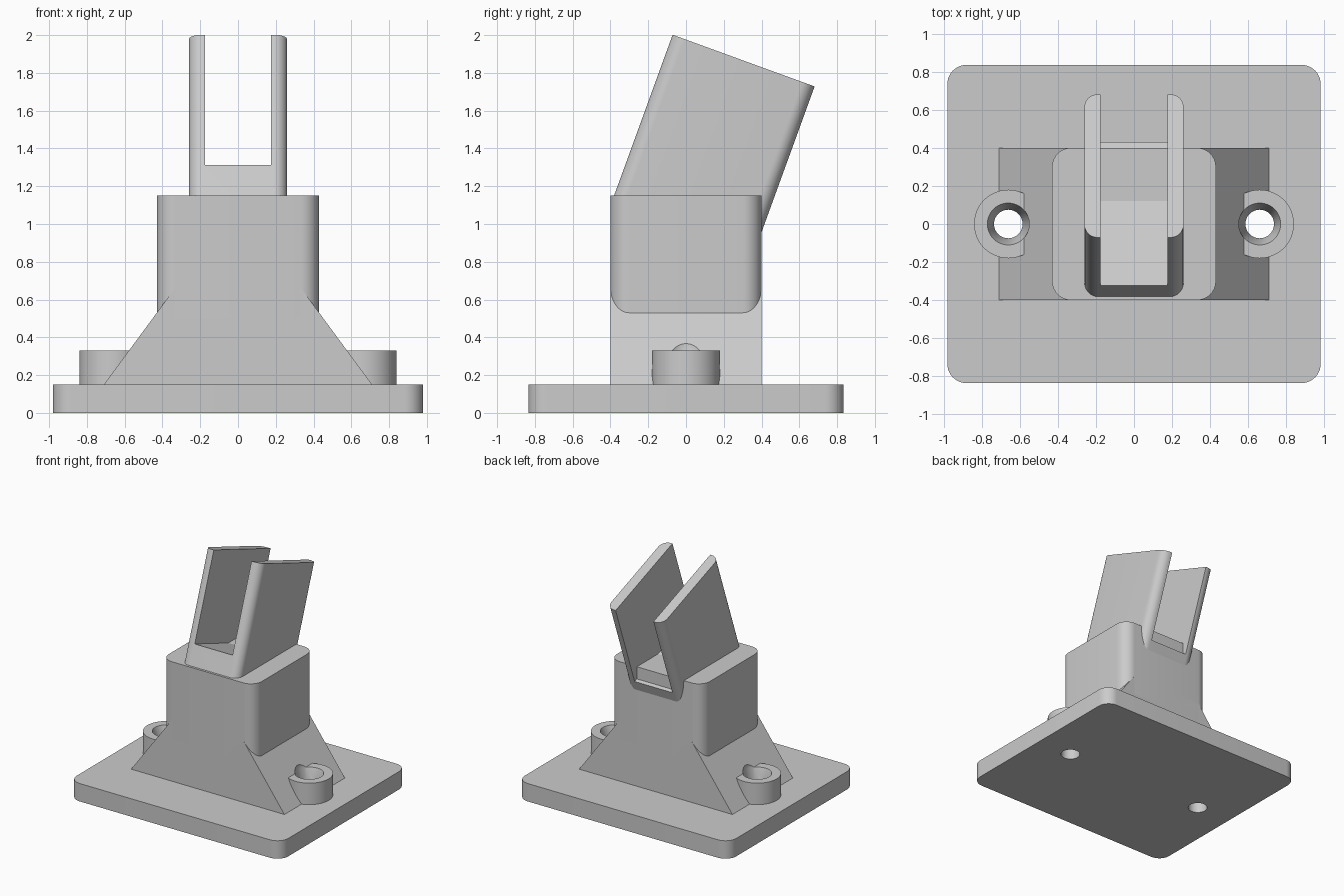
import bpy, bmesh, math
from mathutils import Matrix

cube = bpy.data.objects.get("Cube")
if cube:
    bpy.data.objects.remove(cube, do_unlink=True)

grey = bpy.data.materials.new("plain_grey")
grey.use_nodes = True
grey.diffuse_color = (0.6, 0.6, 0.6, 1)
grey.node_tree.nodes["Principled BSDF"].inputs["Base Color"].default_value = grey.diffuse_color


def rounded_rect(hx, hy, r, steps=10):
    """Outline of a rectangle with rounded corners."""
    pts = []
    for i, (sx, sy) in enumerate([(1, 1), (-1, 1), (-1, -1), (1, -1)]):
        for k in range(steps + 1):
            a = math.radians(90) * (i + k / steps)
            pts.append((sx * (hx - r) + r * math.cos(a), sy * (hy - r) + r * math.sin(a)))
    return pts


def circle(x, r, n=48):
    return [(x + r * math.cos(2 * math.pi * k / n), r * math.sin(2 * math.pi * k / n)) for k in range(n)]


def loft(name, rings):
    """Closed solid through rings of (outline, height)."""
    bm = bmesh.new()
    loops = [[bm.verts.new((x, y, z)) for x, y in pts] for pts, z in rings]
    n = len(loops[0])
    for low, high in zip(loops, loops[1:]):
        for i in range(n):
            j = (i + 1) % n
            bm.faces.new((low[i], low[j], high[j], high[i]))
    bm.faces.new(loops[0][::-1])
    bm.faces.new(loops[-1])
    bmesh.ops.recalc_face_normals(bm, faces=bm.faces)
    mesh = bpy.data.meshes.new(name)
    bm.to_mesh(mesh)
    bm.free()
    obj = bpy.data.objects.new(name, mesh)
    bpy.context.collection.objects.link(obj)
    mesh.materials.append(grey)
    return obj


def prism(name, pts, z0, z1):
    return loft(name, [(pts, z0), (pts, z1)])


def select_only(obj):
    bpy.ops.object.select_all(action='DESELECT')
    obj.select_set(True)
    bpy.context.view_layer.objects.active = obj


def cut(obj, cutters):
    select_only(obj)
    for c in cutters:
        mod = obj.modifiers.new("cut", 'BOOLEAN')
        mod.operation = 'DIFFERENCE'
        mod.solver = 'EXACT'
        mod.object = c
        bpy.ops.object.modifier_apply(modifier=mod.name)


# Base plate and upright block
base = prism("base_plate", rounded_rect(0.98, 0.835, 0.1), 0, 0.15)
block = prism("upright_block", rounded_rect(0.43, 0.4, 0.1), 0.5, 1.15)

# Flared foot, tapering only sideways up into the block
foot = loft("flared_foot", [
    ([(sx * hx, sy * 0.4) for sx, sy in [(1, 1), (-1, 1), (-1, -1), (1, -1)]], z)
    for hx, z in [(0.71, 0.15), (0.337, 0.656)]])

# Screw bosses with countersunk holes through boss, foot and base
hole_x = 0.66
bosses, drills = [], []
for side, s in [("left", 1), ("right", -1)]:
    x = s * hole_x
    bosses.append(prism(side + "_screw_boss", circle(x, 0.18), 0.15, 0.33))
    drills.append(loft(side + "_drill", [(circle(x, r), z) for r, z in
                  [(0.075, -0.1), (0.075, 0.22), (0.11, 0.33), (0.11, 0.5)]]))
cut(base, drills)
cut(foot, drills)
for boss, drill in zip(bosses, drills):
    cut(boss, [drill])

# Tilted fork: rounded bar with a slot, leaning to the back
fork = prism("tilted_fork", rounded_rect(0.26, 0.4, 0.07), -0.95, 0)
slot = prism("slot_cutter", [(-0.175, -0.6), (0.175, -0.6), (0.175, 0.6), (-0.175, 0.6)], -0.735, 0.3)
cut(fork, [slot])
fork.data.transform(Matrix.Translation((0, 0.305, 1.865)) @ Matrix.Rotation(math.radians(-20), 4, 'X'))

# Remove the cutters and shade the round edges smooth
for c in drills + [slot]:
    bpy.data.objects.remove(c, do_unlink=True)
for obj in [base, block, foot, fork] + bosses:
    select_only(obj)
    bpy.ops.object.shade_smooth_by_angle(angle=math.radians(30))
